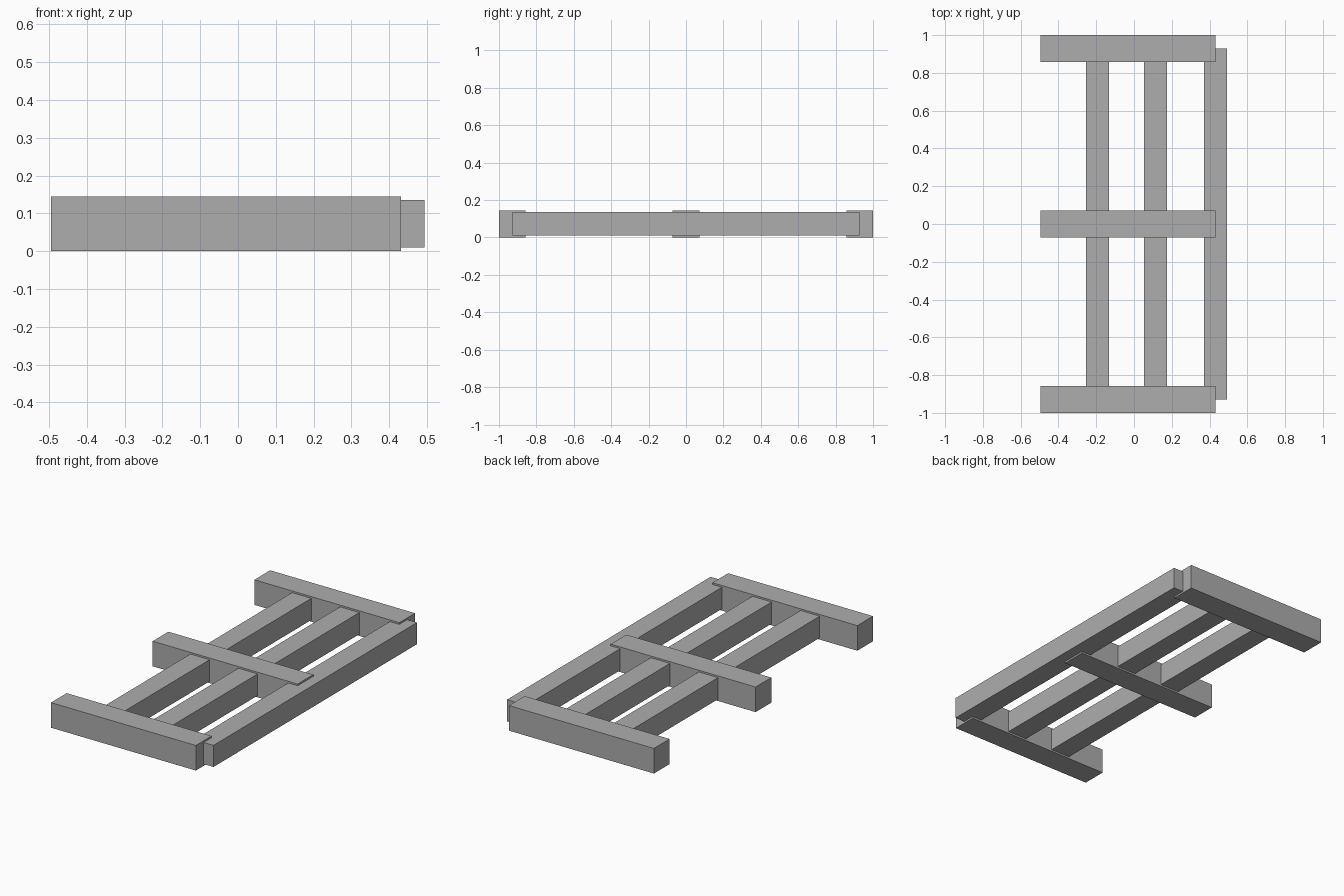
import bpy

if "Cube" in bpy.data.objects:
    bpy.data.objects.remove(bpy.data.objects["Cube"])

grey = bpy.data.materials.new("plain grey")
grey.diffuse_color = (0.42, 0.42, 0.42, 1)
grey.use_nodes = True
grey.node_tree.nodes["Principled BSDF"].inputs["Base Color"].default_value = grey.diffuse_color


def beam(name, x0, x1, y0, y1, z0, z1):
    """Axis-aligned square-edged beam between two corners."""
    bpy.ops.mesh.primitive_cube_add(
        size=1, location=((x0 + x1) / 2, (y0 + y1) / 2, (z0 + z1) / 2))
    ob = bpy.context.object
    ob.name = name
    ob.scale = (x1 - x0, y1 - y0, z1 - z0)
    bpy.ops.object.transform_apply(location=False, rotation=False, scale=True)
    ob.data.materials.append(grey)


# Three thick cross beams: front, middle, back
for name, y in (("front", -0.9285), ("middle", 0), ("back", 0.9285)):
    beam(name + "_cross_beam", -0.495, 0.431, y - 0.0715, y + 0.0715, 0, 0.145)

# Three long rails threaded through the cross beams, the right one overhanging
for name, x in (("left", -0.193), ("centre", 0.114), ("right", 0.432)):
    beam(name + "_rail", x - 0.0615, x + 0.0615, -0.9285, 0.9285, 0.01, 0.135)
